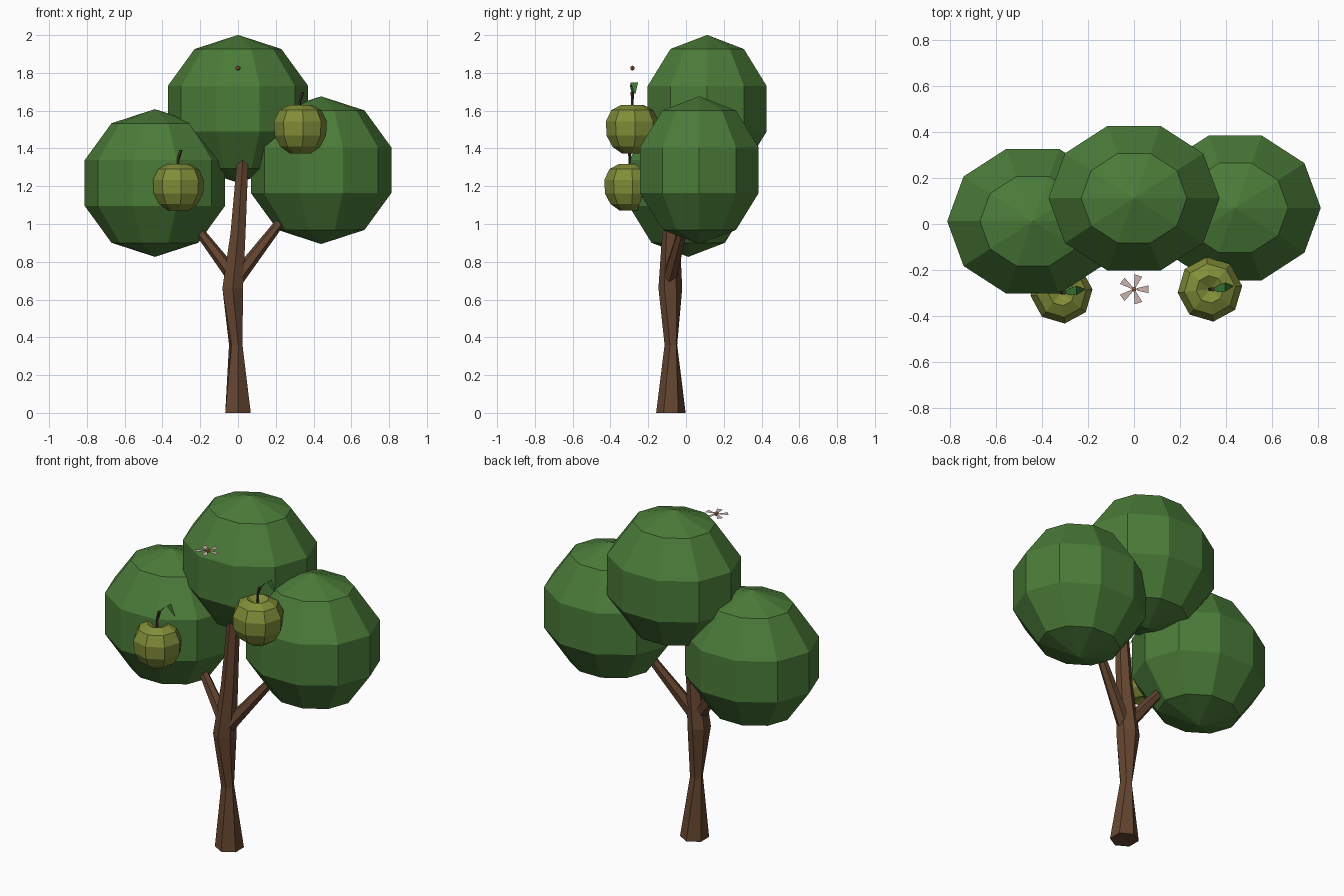
import bpy, bmesh
from math import sin, cos, pi, radians
from mathutils import Vector

if "Cube" in bpy.data.objects:
    bpy.data.objects.remove(bpy.data.objects["Cube"])


def material(name, r, g, b):
    m = bpy.data.materials.new(name)
    m.diffuse_color = (r, g, b, 1)
    m.use_nodes = True
    m.node_tree.nodes["Principled BSDF"].inputs["Base Color"].default_value = m.diffuse_color
    return m


LEAF = material("foliage_green", 0.07, 0.20, 0.04)
BARK = material("bark_brown", 0.13, 0.06, 0.03)
FRUIT = material("fruit_olive", 0.22, 0.27, 0.04)
STEM = material("stem_brown", 0.06, 0.035, 0.02)
SPRIG = material("sprig_green", 0.04, 0.18, 0.03)
PETAL = material("petal_pink", 0.60, 0.45, 0.42)
HEART = material("flower_heart", 0.30, 0.12, 0.04)


def finish(name, bm, mat, solid=True):
    if solid:
        bmesh.ops.recalc_face_normals(bm, faces=bm.faces)
    mesh = bpy.data.meshes.new(name)
    bm.to_mesh(mesh)
    bm.free()
    mesh.materials.append(mat)
    ob = bpy.data.objects.new(name, mesh)
    bpy.context.collection.objects.link(ob)
    return ob


def loft(name, rings, sides, mat, scale_y=1.0, axis=(0, 0, 1)):
    """Skin a stack of rings (centre, radius, turn in degrees); radius 0 is a pole."""
    turn = Vector((0, 0, 1)).rotation_difference(Vector(axis))
    bm = bmesh.new()
    loops = []
    for centre, r, deg in rings:
        loop = []
        for i in range(sides if r else 1):
            a = 2 * pi * i / sides + radians(deg)
            p = turn @ Vector((r * cos(a), r * scale_y * sin(a), 0))
            loop.append(bm.verts.new(p + Vector(centre)))
        loops.append(loop)
    for a, b in zip(loops, loops[1:]):
        for i in range(sides):
            j = (i + 1) % sides
            if len(a) == 1:
                bm.faces.new((a[0], b[j], b[i]))
            elif len(b) == 1:
                bm.faces.new((a[i], a[j], b[0]))
            else:
                bm.faces.new((a[i], a[j], b[j], b[i]))
    for end in (loops[0], loops[-1]):
        if len(end) > 2:
            bm.faces.new(end)
    return finish(name, bm, mat)


# Foliage: three ten-sided balls, slightly flattened front to back
R = 0.391
for side, x, y, z in (("left", -0.44, 0.012, 1.217),
                      ("middle", 0.0, 0.112, 1.61),
                      ("right", 0.44, 0.07, 1.285)):
    rings = [((x, y, z - R * cos(k * pi / 5)), R * sin(k * pi / 5) if 0 < k < 5 else 0, 0)
             for k in range(6)]
    loft("foliage_" + side, rings, 10, LEAF, scale_y=0.89)

# Trunk: six-sided, twisted at the waist, leaning slightly
loft("trunk", [((0, -0.08, 0), 0.078, 30),
               ((-0.012, -0.08, 0.36), 0.036, 52),
               ((-0.028, -0.083, 0.66), 0.063, 30),
               ((0.0, -0.08, 0.95), 0.046, 30),
               ((0.03, -0.075, 1.42), 0.032, 30)], 6, BARK)

# Branches reaching into the side balls
for side, a, b in (("left", (-0.02, -0.085, 0.72), (-0.25, -0.02, 1.02)),
                   ("right", (0.0, -0.085, 0.72), (0.27, 0.01, 1.07))):
    loft("branch_" + side, [(a, 0.04, 0), (b, 0.022, 0)], 6, BARK,
         axis=Vector(b) - Vector(a))

# Fruits: eight-sided with dimples, a stem and one folded leaf each
PROFILE = [(0, -0.115), (0.055, -0.135), (0.107, -0.098), (0.137, -0.04),
           (0.141, 0.035), (0.112, 0.095), (0.06, 0.122), (0, 0.085)]
for side, x, y, z, s in (("left", -0.315, -0.298, 1.2, 0.96),
                         ("right", 0.33, -0.284, 1.508, 1.0)):
    at = Vector((x, y, z))
    loft("fruit_" + side, [(at + Vector((0, 0, h * s)), r * s, 6) for r, h in PROFILE],
         8, FRUIT)
    loft("fruit_stem_" + side, [(at + Vector((0, 0, 0.08)), 0.009, 0),
                                (at + Vector((-0.003, 0, 0.14)), 0.007, 0),
                                (at + Vector((0.012, 0, 0.192)), 0.01, 0)], 5, STEM)
    bm = bmesh.new()
    spine = [(0.008, 0, 0.18, 0.003), (0.04, 0.004, 0.22, 0.016),
             (0.066, 0.01, 0.24, 0.02), (0.102, 0.014, 0.18, 0.002)]
    rows = [[bm.verts.new(at + Vector((px, py + w * k, pz))) for k in (-1, 1)]
            for px, py, pz, w in spine]
    for p, q in zip(rows, rows[1:]):
        bm.faces.new((p[0], q[0], q[1], p[1]))
    finish("fruit_leaf_" + side, bm, SPRIG, solid=False)

# Small flower floating in front: five flat petals around a bead
bm = bmesh.new()
F = Vector((0, -0.284, 1.825))
for i in range(5):
    a = radians(72 * i)
    out, across = Vector((cos(a), sin(a), 0)), Vector((-sin(a), cos(a), 0))
    bm.faces.new([bm.verts.new(F + out * d + across * w)
                  for d, w in ((0.012, -0.005), (0.063, -0.017), (0.063, 0.017), (0.012, 0.005))])
finish("flower_petals", bm, PETAL, solid=False)
loft("flower_heart", [(F + Vector((0, 0, -0.014)), 0, 0), (F + Vector((0, 0, -0.007)), 0.012, 0),
                      (F + Vector((0, 0, 0.007)), 0.012, 0), (F + Vector((0, 0, 0.014)), 0, 0)],
     6, HEART)
